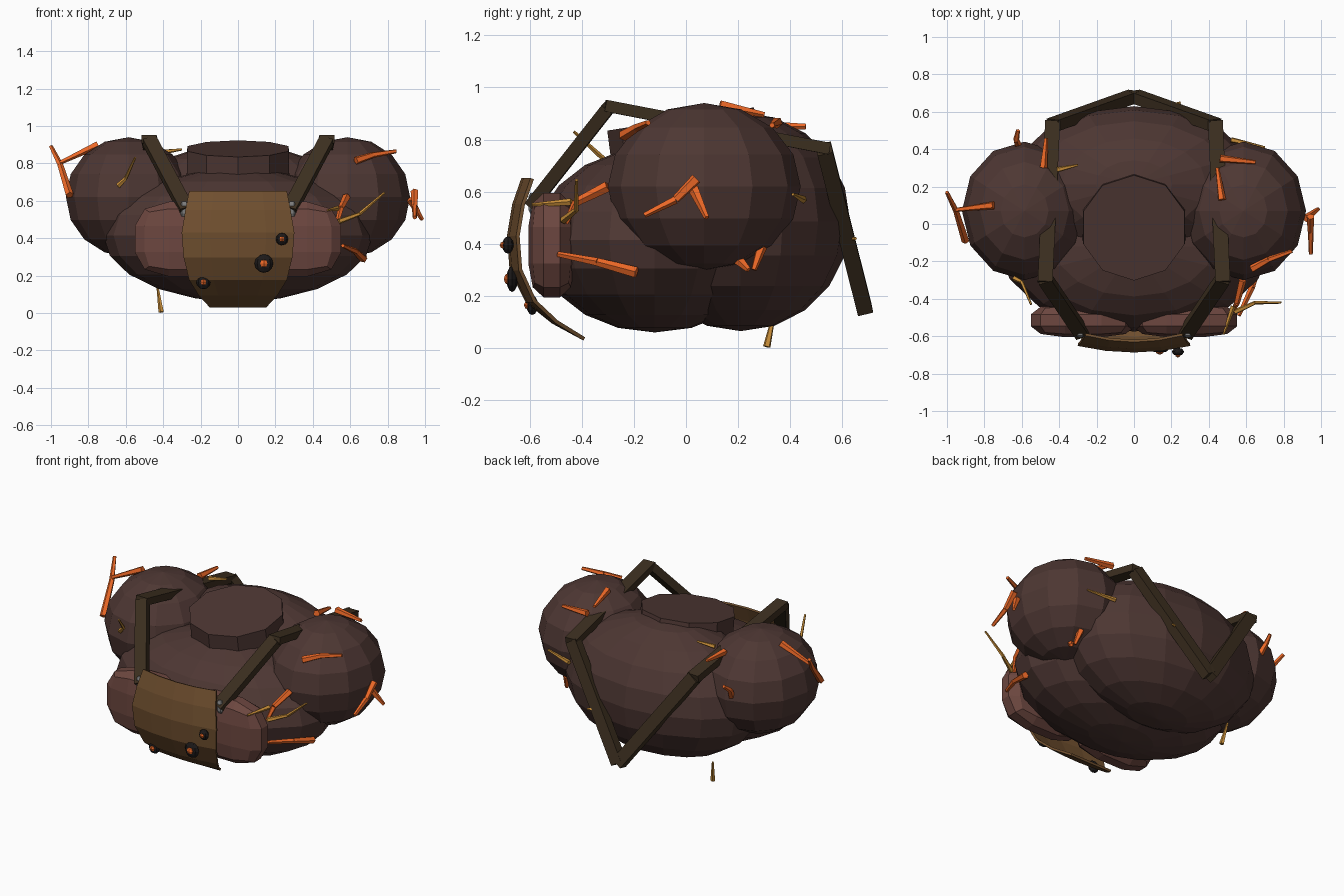
import bpy, bmesh
from math import radians
from mathutils import Vector, Matrix

if "Cube" in bpy.data.objects:
    bpy.data.objects.remove(bpy.data.objects["Cube"])


def mat(name, r, g, b):
    m = bpy.data.materials.new(name)
    m.diffuse_color = (r, g, b, 1)
    m.use_nodes = True
    m.node_tree.nodes["Principled BSDF"].inputs["Base Color"].default_value = m.diffuse_color
    return m


HIDE = mat("dark_hide", 0.075, 0.038, 0.033)
PALE = mat("pale_hide", 0.15, 0.062, 0.05)
LEATHER = mat("leather", 0.16, 0.078, 0.028)
STRAP = mat("strap_leather", 0.045, 0.028, 0.014)
CHAR = mat("char", 0.012, 0.01, 0.01)
STEEL = mat("steel", 0.2, 0.2, 0.2)
EMBER = mat("ember", 0.85, 0.14, 0.02)
STRAW = mat("straw", 0.58, 0.27, 0.04)


def make(name, bm, m, matrix=Matrix()):
    bm.transform(matrix)
    bmesh.ops.recalc_face_normals(bm, faces=bm.faces)
    me = bpy.data.meshes.new(name)
    bm.to_mesh(me)
    bm.free()
    me.materials.append(m)
    ob = bpy.data.objects.new(name, me)
    bpy.context.collection.objects.link(ob)
    return ob


def placed(c, r, tilt=0):
    return Matrix.Translation(c) @ Matrix.Rotation(radians(tilt), 4, 'X') @ Matrix.Diagonal((*r, 1))


def ellipsoid(name, c, r, m, segs=12, rings=8, tilt=0):
    bm = bmesh.new()
    bmesh.ops.create_uvsphere(bm, u_segments=segs, v_segments=rings, radius=1)
    return make(name, bm, m, placed(c, r, tilt))


def rounded_box(name, c, r, m, bevel, segments):
    bm = bmesh.new()
    bmesh.ops.create_cube(bm, size=2)
    bmesh.ops.bevel(bm, geom=bm.edges[:], offset=bevel, segments=segments,
                    profile=0.5, affect='EDGES')
    return make(name, bm, m, placed(c, r))


def frame(p, q, hint):
    # rotation and midpoint of a bar from p to q, local z along the bar
    p, q = Vector(p), Vector(q)
    z = (q - p).normalized()
    x = Vector(hint).cross(z).normalized()
    rot = Matrix((x, z.cross(x), z)).transposed().to_4x4()
    return Matrix.Translation((p + q) / 2) @ rot, (q - p).length


def beam(name, p, q, w, t, hint, m):
    mx, length = frame(p, q, hint)
    bm = bmesh.new()
    bmesh.ops.create_cube(bm, size=1)
    return make(name, bm, m, mx @ Matrix.Diagonal((w, t, length, 1)))


def twig(name, pts, r0, r1, m):
    # tapering bent stick, five-sided
    bm = bmesh.new()
    n = len(pts) - 1
    for i in range(n):
        mx, length = frame(pts[i], pts[i + 1], (0.31, 0.52, 0.79))
        bmesh.ops.create_cone(bm, cap_ends=True, segments=5, depth=length,
                              radius1=r0 + (r1 - r0) * i / n,
                              radius2=r0 + (r1 - r0) * (i + 1) / n, matrix=mx)
    make(name, bm, m)


# Body masses
ellipsoid("belly", (0, -0.12, 0.415), (0.72, 0.455, 0.355), HIDE, 16, 10)
ellipsoid("upper_back", (0, 0.21, 0.485), (0.66, 0.42, 0.42), HIDE, 16, 10)
for s, side in ((-1, "left"), (1, "right")):
    ellipsoid(side + "_shoulder", (s * 0.585, 0.07, 0.62), (0.335, 0.37, 0.32), HIDE)
    rounded_box(side + "_chest_pad", (s * 0.272, -0.515, 0.395), (0.28, 0.09, 0.2), PALE, 0.65, 2)

# Neck stump, leaning forward
bm = bmesh.new()
bmesh.ops.create_cone(bm, cap_ends=True, segments=10, radius1=0.29, radius2=0.285, depth=0.2)
make("neck_stump", bm, HIDE, placed((0, -0.005, 0.78), (1, 1, 1), 9))

# Curved leather apron: rows of (y at the middle, z, half width, sideways bow)
rows = [(-0.625, 0.65, 0.26, 0.035), (-0.66, 0.55, 0.28, 0.035), (-0.68, 0.43, 0.3, 0.035),
        (-0.67, 0.3, 0.29, 0.035), (-0.61, 0.18, 0.26, 0.03), (-0.51, 0.1, 0.21, 0.015),
        (-0.39, 0.035, 0.15, 0.0)]
bm = bmesh.new()
grid = [[bm.verts.new((u * w, y + bow * u * u, z)) for u in (-1, -0.5, 0, 0.5, 1)]
        for y, z, w, bow in rows]
for a, b in zip(grid, grid[1:]):
    for i in range(4):
        bm.faces.new((a[i], a[i + 1], b[i + 1], b[i]))
apron = make("apron", bm, LEATHER)
mod = apron.modifiers.new("thickness", 'SOLIDIFY')
mod.thickness = 0.014
mod.offset = 0

# Burn holes with glowing cores
for i, (x, y, z, r) in enumerate([(-0.185, -0.59, 0.165, 0.038), (0.138, -0.667, 0.265, 0.05),
                                  (0.235, -0.683, 0.395, 0.033)]):
    ellipsoid(f"burn_ring_{i}", (x, y, z), (r, 0.022, r), CHAR, 8, 6)
    ellipsoid(f"burn_core_{i}", (x, y - 0.015, z), (r * 0.45, 0.017, r * 0.45), EMBER, 6, 4)

# Shoulder straps and buckles
for s, side in ((-1, "left"), (1, "right")):
    a, b = (s * 0.275, -0.59, 0.55), (s * 0.475, -0.295, 0.925)
    c, d = (s * 0.435, 0.53, 0.765), (0, 0.685, 0.15)
    beam(side + "_front_strap", a, b, 0.075, 0.05, (0, -0.7, 0.7), STRAP)
    beam(side + "_top_strap", (s * 0.475, -0.31, 0.93), (s * 0.435, 0.55, 0.765),
         0.08, 0.045, (0, 0, 1), STRAP)
    beam(side + "_back_strap", c, d, 0.075, 0.06, (0, 1, 0.2), STRAP)
    rounded_box(side + "_buckle", (s * 0.288, -0.585, 0.555), (0.02, 0.02, 0.04), STEEL, 0.4, 1)

# Glowing twigs stuck in the hide
embers = [
    [(-0.9, -0.09, 0.63), (-0.95, 0.07, 0.79), (-1.0, 0.17, 0.89)],
    [(-0.75, 0.1, 0.9), (-0.96, 0.075, 0.8)],
    [(0.63, -0.24, 0.815), (0.72, -0.19, 0.845), (0.845, -0.145, 0.865)],
    [(0.945, 0.04, 0.65), (0.945, -0.04, 0.57), (0.945, -0.16, 0.51)],
    [(0.92, 0.03, 0.61), (0.985, 0.08, 0.5)],
    [(0.47, 0.13, 0.93), (0.445, 0.3, 0.895)],
    [(0.46, 0.35, 0.865), (0.65, 0.33, 0.855)],
    [(-0.485, 0.3, 0.85), (-0.47, 0.46, 0.85)],
    [(-0.61, 0.4, 0.62), (-0.63, 0.45, 0.7), (-0.62, 0.5, 0.74)],
    [(0.65, 0.2, 0.34), (0.68, 0.24, 0.3)],
    [(0.65, 0.29, 0.39), (0.67, 0.26, 0.3)],
    [(0.58, -0.3, 0.62), (0.55, -0.42, 0.56), (0.53, -0.46, 0.48)],
    [(0.67, -0.19, 0.29), (0.63, -0.34, 0.33), (0.56, -0.49, 0.36)],
]
straws = [
    [(0.54, -0.47, 0.49), (0.65, -0.42, 0.53), (0.785, -0.42, 0.645)],
    [(0.53, -0.44, 0.56), (0.48, -0.59, 0.55)],
    [(-0.64, -0.29, 0.68), (-0.6, -0.31, 0.72), (-0.55, -0.43, 0.83)],
    [(0.52, 0.45, 0.57), (0.7, 0.41, 0.59)],
    [(0.17, 0.62, 0.42), (0.25, 0.65, 0.42)],
    [(-0.41, 0.29, 0.86), (-0.3, 0.315, 0.875)],
    [(-0.41, 0.31, 0.005), (-0.43, 0.34, 0.14)],
]
for i, pts in enumerate(embers):
    twig(f"ember_twig_{i}", pts, 0.022, 0.011, EMBER)
for i, pts in enumerate(straws):
    twig(f"straw_twig_{i}", pts, 0.015, 0.006, STRAW)
